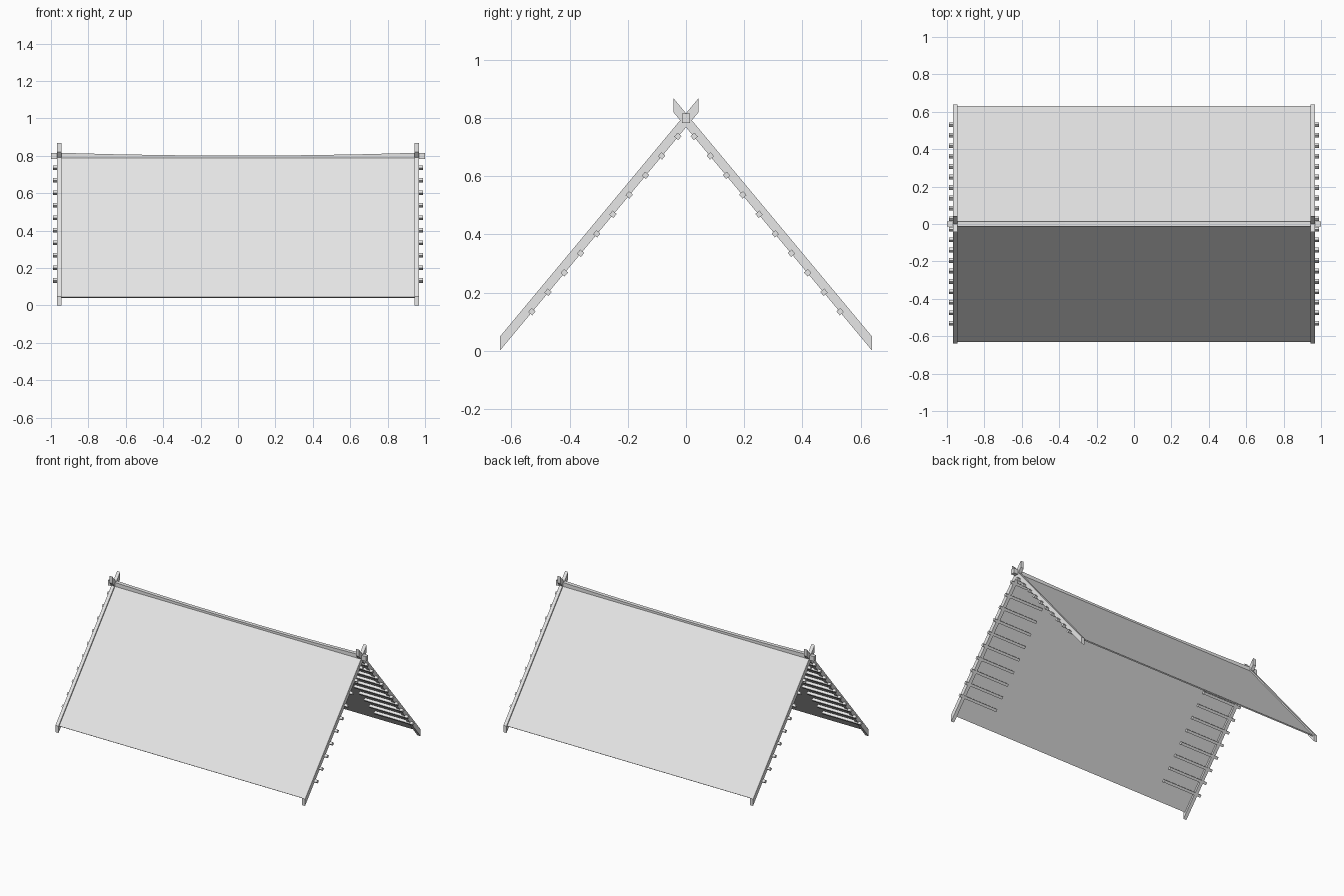
import bpy
import bmesh
import math

cube = bpy.data.objects.get("Cube")
if cube:
    bpy.data.objects.remove(cube, do_unlink=True)

grey = bpy.data.materials.new("light grey")
grey.use_nodes = True
grey.diffuse_color = (0.8, 0.8, 0.8, 1)
grey.node_tree.nodes["Principled BSDF"].inputs["Base Color"].default_value = (0.8, 0.8, 0.8, 1)

SLOPE = 1.2                       # rise of the roof per unit of y
ANGLE = math.atan(SLOPE)
EDGE = 0.64                       # half width at the ground
BOARD_HEIGHT = 0.048              # vertical thickness of a board
BOARD_X = 0.956


def loft(name, profile, stations):
    """Sweep a (y, z) profile along x through (x, z shift) stations."""
    bm = bmesh.new()
    rings = [[bm.verts.new((x, y, z + dz)) for y, z in profile] for x, dz in stations]
    n = len(profile)
    for a, b in zip(rings, rings[1:]):
        for i in range(n):
            j = (i + 1) % n
            bm.faces.new((a[i], a[j], b[j], b[i]))
    bm.faces.new(rings[0])
    bm.faces.new(rings[-1])
    bmesh.ops.recalc_face_normals(bm, faces=bm.faces)
    mesh = bpy.data.meshes.new(name)
    bm.to_mesh(mesh)
    bm.free()
    mesh.materials.append(grey)
    obj = bpy.data.objects.new(name, mesh)
    bpy.context.collection.objects.link(obj)
    return obj


def underside(y):
    """Height of the lower edge of a sloping board at depth y."""
    return SLOPE * (EDGE - abs(y))


for side, sy in (("front", -1), ("back", 1)):
    # Crossing end boards with vertical cut ends
    tip = 0.043
    top = SLOPE * (EDGE + tip)
    board = [(sy * EDGE, 0), (sy * EDGE, BOARD_HEIGHT),
             (-sy * tip, top + BOARD_HEIGHT), (-sy * tip, top)]

    # Thin roof sheet, its ends square to the slope
    thick = 0.008
    ny, nz = math.sin(ANGLE) * thick, math.cos(ANGLE) * thick
    outer = [(y, underside(y) + BOARD_HEIGHT - 0.012) for y in (0.632, 0.008)]
    sheet = outer + [(y - ny, z - nz) for y, z in reversed(outer)]
    # keep the inner top corner from crossing the centre plane
    sheet = [(sy * max(y, 0.002), z) for y, z in sheet]
    loft(side + "_roof_sheet", sheet, [(-0.946, 0), (0.946, 0)])

    for end, sx in (("right", -1), ("left", 1)):
        loft(f"{side}_{end}_end_board", board,
             [(sx * (BOARD_X - 0.012), 0), (sx * (BOARD_X + 0.012), 0)])

        # Square pegs under the boards, running inward below the sheet
        for k in range(10):
            y = 0.53 - k * 0.0558
            z = underside(y) + 0.002
            r = 0.009 * math.sqrt(2)
            turns = [-ANGLE + math.pi / 4 + i * math.pi / 2 for i in range(4)]
            peg = [(sy * (y + r * math.cos(t)), z + r * math.sin(t)) for t in turns]
            loft(f"{side}_{end}_peg_{k + 1}", peg, [(sx * 0.69, 0), (sx * 0.989, 0)])

# Ridge pole, sagging gently in the middle
w = 0.0135
section = [(-w, 0.782), (w, 0.782), (w, 0.816), (-w, 0.816)]
path = [(x, -0.015 * max(0, 1 - (x / 0.95) ** 2))
        for x in (-1, -0.95, -0.66, -0.37, 0, 0.37, 0.66, 0.95, 1)]
loft("ridge_pole", section, path)
